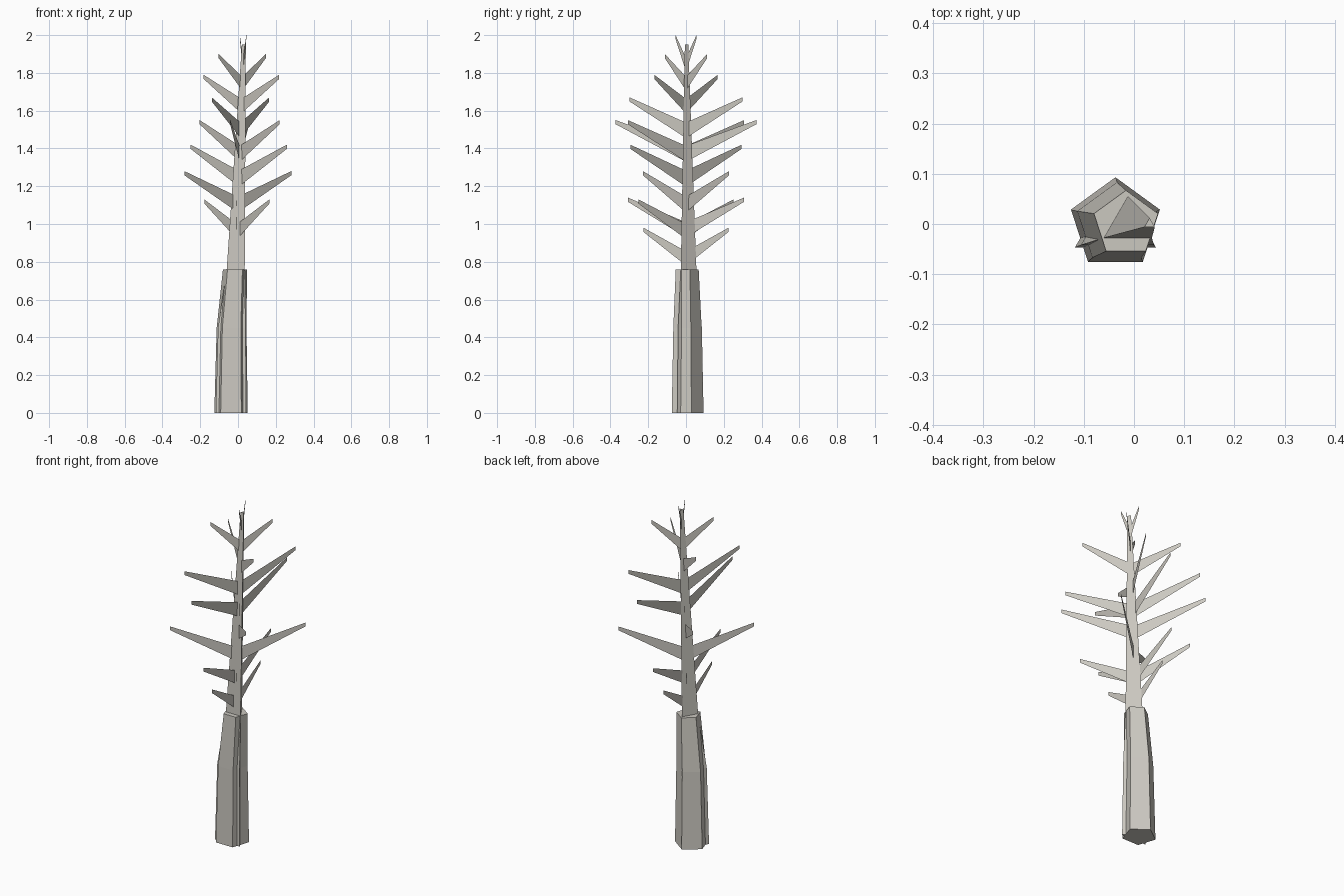
import bpy
import bmesh
from math import cos, sin, pi, hypot

cube = bpy.data.objects.get("Cube")
if cube:
    bpy.data.objects.remove(cube)

# Single bark colour
bark = bpy.data.materials.new("grey_bark")
bark.use_nodes = True
colour = (0.6, 0.58, 0.53, 1)
bark.diffuse_color = colour
bark.node_tree.nodes["Principled BSDF"].inputs["Base Color"].default_value = colour


def finish(name, bm):
    mesh = bpy.data.meshes.new(name)
    bm.to_mesh(mesh)
    bm.free()
    mesh.materials.append(bark)
    obj = bpy.data.objects.new(name, mesh)
    bpy.context.collection.objects.link(obj)


def tapered_tube(name, sides, sections):
    """Loft closed polygon rings given as (height, centre x, radius)."""
    bm = bmesh.new()
    rings = []
    for z, cx, r in sections:
        angles = [pi / 2 + 2 * pi * i / sides for i in range(sides)]
        rings.append([bm.verts.new((cx + r * cos(a), r * sin(a), z)) for a in angles])
    for low, high in zip(rings, rings[1:]):
        for i in range(sides):
            j = (i + 1) % sides
            bm.faces.new((low[i], low[j], high[j], high[i]))
    bm.faces.new(rings[0][::-1])
    bm.faces.new(rings[-1])
    finish(name, bm)


# Five-sided outer stump, with a three-sided core running to the top
tapered_tube("outer_trunk", 5, [(0, -.037, .093), (.45, -.034, .083), (.76, -.016, .067)])
tapered_tube("core_trunk", 3, [(0, -.037, .093), (.45, -.033, .084),
                               (.76, -.012, .055), (1.95, .031, .012)])


def branch_pair(name, tip_z, dx, dy):
    """Two opposite upswept flat blades in one upright plane."""
    bm = bmesh.new()
    reach = hypot(dx, dy)
    root_z = tip_z - .16 - .15 * reach
    root_width = .06 + .06 * reach
    cx = -.012 + .043 * (root_z - .76) / 1.19
    for side in (-1, 1):
        ux, uy = side * dx / reach, side * dy / reach
        outline = [(.008, root_z), (reach, tip_z - .022),
                   (reach, tip_z), (.008, root_z + root_width)]
        bm.faces.new([bm.verts.new((cx + ux * d, uy * d, z)) for d, z in outline])
    finish(name, bm)


# Branch pairs: tip height and horizontal reach
pairs = [
    (.98, 0, .225),
    (1.13, -.172, .252), (1.14, .004, .308),
    (1.28, .283, .228),
    (1.42, -.255, .295),
    (1.55, .05, .372), (1.55, -.212, .308),
    (1.67, .152, .298),
    (1.79, -.2, .168),
    (1.9, .125, .112),
    (2.0, -.017, .055),
]
for number, (tip_z, dx, dy) in enumerate(pairs, 1):
    branch_pair(f"branch_pair_{number}", tip_z, dx, dy)
